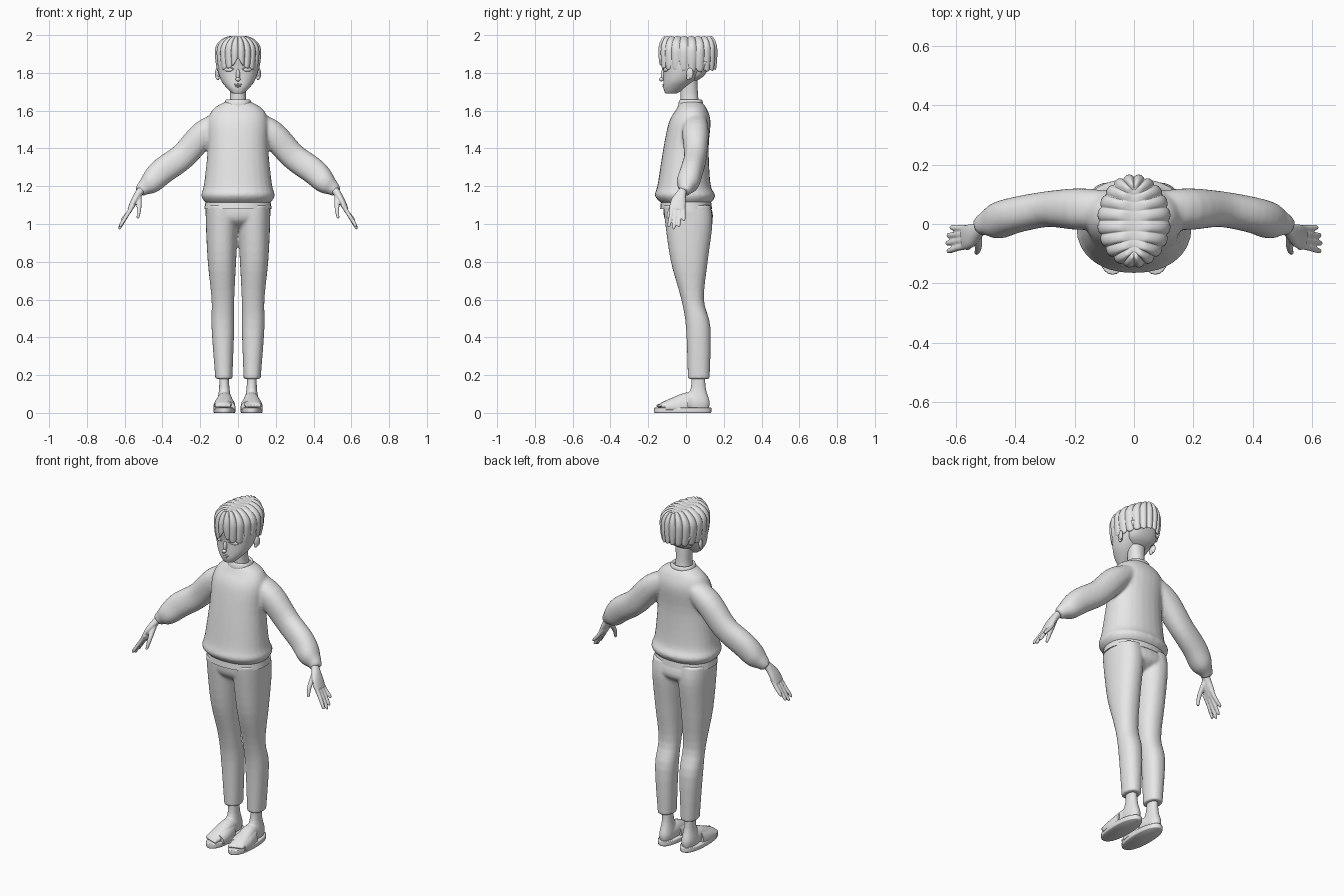
import bpy, bmesh, math
from mathutils import Vector, Matrix

cube = bpy.data.objects.get("Cube")
if cube:
    bpy.data.objects.remove(cube)

grey = (.8, .8, .8, 1)
clay = bpy.data.materials.new("plain_grey")
clay.use_nodes = True
clay.diffuse_color = grey
clay.node_tree.nodes["Principled BSDF"].inputs["Base Color"].default_value = grey

SIDES = {"left": 1, "right": -1}
ACROSS, UP = Vector((0, 1, 0)), Vector((0, 0, 1))


def spline(table, steps=4):
    """Smooth a short table of stations into a longer one, column by column."""
    last, rows = len(table) - 1, []
    for i in range(last):
        around = [table[min(max(i + k, 0), last)] for k in (-1, 0, 1, 2)]
        for k in range(steps):
            t = k / steps
            rows.append([q + t / 2 * (r - p + t * (2 * p - 5 * q + 4 * r - s + t * (3 * (q - r) + s - p)))
                         for p, q, r, s in zip(*around)])
    return rows + [table[last]]


def loft(bm, rings, sides=28):
    """Skin a closed tube through rings of (centre, u_axis, v_axis)."""
    rows = []
    for centre, u, v in rings:
        row = []
        for k in range(sides):
            angle = math.tau * k / sides
            c, s = [math.copysign(abs(w) ** .9, w) for w in (math.cos(angle), math.sin(angle))]
            row.append(bm.verts.new(centre + u * c + v * s))
        rows.append(row)
    for low, high in zip(rows, rows[1:]):
        for k in range(sides):
            bm.faces.new((low[k - 1], low[k], high[k], high[k - 1]))
    bm.faces.new(rows[0])
    bm.faces.new(rows[-1])


def levels(table, side=1):
    """Horizontal rings from (z, inner_x, outer_x, front_y, back_y)."""
    return [(Vector((side * (inner + outer) / 2, (front + back) / 2, z)),
             Vector(((outer - inner) / 2, 0, 0)), ACROSS * (back - front) / 2)
            for z, inner, outer, front, back in spline(table)]


def body(table):
    """Symmetric horizontal rings from (z, half_width, front_y, back_y)."""
    return levels([(z, -half, half, front, back) for z, half, front, back in table])


def path(table, side=1, ref=ACROSS):
    """Rings along a path from (x, y, z, u_radius, v_radius), v lying along ref."""
    table = spline(table)
    points = [Vector((side * x, y, z)) for x, y, z, _, _ in table]
    rings = []
    for i, (point, row) in enumerate(zip(points, table)):
        along = (points[min(i + 1, len(points) - 1)] - points[max(i - 1, 0)]).normalized()
        v = (ref - along * along.dot(ref)).normalized()
        rings.append((point, along.cross(v) * row[3], v * row[4]))
    return rings


def ball(bm, centre, size, turn=0):
    matrix = Matrix.Translation(centre) @ Matrix.Rotation(turn, 4, 'Z') @ Matrix.Diagonal((*size, 1))
    bmesh.ops.create_uvsphere(bm, u_segments=20, v_segments=12, radius=1, matrix=matrix)


def floor_at(bm, height):
    for vert in bm.verts:
        vert.co.z = max(vert.co.z, height)


def finish(name, bm, voxel=0, subdivide=False, sharp=180):
    bmesh.ops.recalc_face_normals(bm, faces=bm.faces)
    mesh = bpy.data.meshes.new(name)
    bm.to_mesh(mesh)
    bm.free()
    mesh.materials.append(clay)
    mesh.shade_smooth()
    mesh.set_sharp_from_angle(angle=math.radians(sharp))
    part = bpy.data.objects.new(name, mesh)
    bpy.context.collection.objects.link(part)
    if voxel:
        blend = part.modifiers.new("Blend", 'REMESH')
        blend.mode, blend.voxel_size, blend.use_smooth_shade = 'VOXEL', voxel, True
        soften = part.modifiers.new("Soften", 'SMOOTH')
        soften.factor, soften.iterations = .5, 4
    if subdivide:
        part.modifiers.new("Subdivide", 'SUBSURF').levels = 1


# Sweater: torso and sleeves blended together
bm = bmesh.new()
loft(bm, body([(1.11, .17, -.13, .13), (1.15, .195, -.165, .155), (1.21, .18, -.15, .13),
               (1.4, .16, -.12, .12), (1.54, .16, -.09, .13), (1.61, .13, -.05, .11),
               (1.65, .06, -.03, .08)]))
for side in SIDES.values():
    loft(bm, path([(.08, .05, 1.55, .05, .06), (.18, .05, 1.48, .07, .07), (.29, .05, 1.36, .07, .06),
                   (.4, .03, 1.28, .07, .06), (.46, .01, 1.22, .06, .06), (.5, 0, 1.19, .04, .04),
                   (.52, -.01, 1.17, .03, .03)], side))
finish("sweater", bm, voxel=.009)

# Collar band
bm = bmesh.new()
loft(bm, body([(1.62, .06, -.04, .08), (1.64, .07, -.04, .09), (1.66, .06, -.03, .08),
               (1.64, .04, -.02, .07)]))
finish("collar", bm)

# Undershirt hem showing below the sweater
bm = bmesh.new()
loft(bm, body([(1.14, .17, -.13, .13), (1.08, .178, -.137, .138)]))
finish("undershirt_hem", bm, sharp=50)

# Trousers: hips and legs blended together
bm = bmesh.new()
loft(bm, body([(1.1, .17, -.12, .13), (1.02, .16, -.11, .14), (.96, .03, -.03, .06)]))
for side in SIDES.values():
    loft(bm, levels([(1.1, 0, .17, -.12, .13), (1, 0, .17, -.11, .14), (.8, .01, .16, -.08, .115),
                     (.6, .02, .14, -.025, .095), (.45, .02, .14, 0, .13), (.18, .03, .12, .01, .125)],
                    side))
finish("trousers", bm, voxel=.008)

# Head and neck
bm = bmesh.new()
loft(bm, body([(1.69, .03, -.11, -.05), (1.72, .06, -.12, 0), (1.76, .09, -.12, .05),
               (1.82, .11, -.12, .11), (1.88, .11, -.13, .13), (1.94, .09, -.11, .12),
               (1.97, .05, -.06, .08)]))
loft(bm, body([(1.6, .06, -.03, .08), (1.67, .042, -.03, .065), (1.78, .05, -.03, .06)]))
# Nose and lips
ball(bm, (0, -.12, 1.79), (.011, .014, .03))
ball(bm, (0, -.13, 1.766), (.013, .013, .011))
ball(bm, (0, -.117, 1.738), (.023, .008, .005))
ball(bm, (0, -.116, 1.729), (.017, .009, .006))
finish("head", bm, subdivide=True)


def face_y(x):
    return -.12 * math.sqrt(1 - (x / .11) ** 2)


for label, side in SIDES.items():
    # Eye with upper lid and brow
    bm = bmesh.new()
    ball(bm, (side * .05, face_y(.05), 1.817), (.024, .01, .011), side * .4)
    for height, thick in ((1.818, .003), (1.85, .004)):
        arc = []
        for k in range(-4, 5):
            x = .05 + .007 * k
            arc.append((x, face_y(x) - .005, height + .012 * (1 - k * k / 16), thick, thick))
        loft(bm, path(arc, side), sides=8)
    finish(label + "_eye", bm)

    # Ear and lobe
    bm = bmesh.new()
    ball(bm, (side * .11, .02, 1.796), (.01, .02, .03), side * -.4)
    ball(bm, (side * .107, .014, 1.775), (.009, .012, .014))
    finish(label + "_ear", bm)

# Hair: ribbed locks falling sideways from a centre parting
LOCKS, STEPS, ARCH, FALL = 10, 100, 10, 6
core = Vector((0, .01, 1.85))
bm = bmesh.new()
for side in SIDES.values():
    rows = []
    for i in range(STEPS + 1):
        turn = math.pi * i / STEPS
        rib = abs(math.sin(LOCKS * turn)) ** .6
        back = (1 - math.cos(turn)) / 2
        gap = math.exp(-(turn / .2) ** 2)
        tip = 1.84 - .02 * math.sin(turn) - .015 * back - .012 * rib + .04 * gap
        row = []
        for j in range(ARCH + FALL + 2):
            arch = min(1, j / ARCH)
            drop = min(1, max(0, (j - ARCH) / FALL))
            out = math.sin(arch * math.pi / 2) ** .85 * (1 - (.1 + .06 * back) * drop ** 2)
            z = 1.915 + .085 * math.cos(arch * math.pi / 2)
            z += (tip - z) * drop - .014 * max(0, 1 - 5 * arch)
            if j > ARCH + FALL:
                out, z = out * .8, z + .015
            p = Vector((.124 * math.sin(turn) * out, .01 - math.cos(turn) * (.105 + .053 * out), z))
            p = core + (p - core) * (1 + .07 * (rib - 1) * min(1, 3 * arch))
            row.append(bm.verts.new((side * p.x, p.y, p.z)))
        rows.append(row)
    for a, b in zip(rows, rows[1:]):
        for j in range(len(a) - 1):
            bm.faces.new((a[j], a[j + 1], b[j + 1], b[j]))
bmesh.ops.remove_doubles(bm, verts=bm.verts, dist=.0003)
finish("hair", bm, subdivide=True)

# Short hair on the nape
bm = bmesh.new()
loft(bm, body([(1.76, .04, .02, .06), (1.79, .08, .02, .1), (1.86, .1, .02, .14)]))
finish("nape_hair", bm)

for label, side in SIDES.items():
    # Hand: palm, four fingers and thumb blended together
    bm = bmesh.new()
    loft(bm, path([(.49, 0, 1.2, .02, .02), (.52, -.02, 1.17, .02, .023), (.55, -.04, 1.12, .018, .04),
                   (.573, -.047, 1.075, .013, .04)], side))
    for k in range(4):
        root, tip, short = -.014 - .021 * k, -.012 - .026 * k, .01 * (k - 2) ** 2
        loft(bm, path([(.555, root, 1.1, .011, .011), (.58, root, 1.06, .011, .011),
                       (.624 - short / 3, tip, .985 + short, .009, .009),
                       (.626 - short / 3, tip, .975 + short, .005, .005)], side), sides=12)
    loft(bm, path([(.525, -.035, 1.145, .015, .015), (.524, -.08, 1.08, .012, .012),
                   (.53, -.098, 1.03, .007, .007)], side), sides=12)
    finish(label + "_hand", bm, voxel=.004)

    # Foot with toes
    bm = bmesh.new()
    loft(bm, levels([(.22, .05, .1, .03, .1), (.13, .045, .1, .025, .105), (.06, .035, .11, -.01, .125),
                     (.02, .04, .105, 0, .12)], side))
    loft(bm, path([(.07, .1, .05, .03, .03), (.07, .02, .06, .04, .05), (.075, -.07, .05, .045, .03),
                   (.08, -.13, .037, .044, .016)], side, UP))
    for k in range(5):
        ball(bm, (side * (.047 + .0165 * k), -.137 + .006 * k, .038), (.011, .022, .011))
    floor_at(bm, .02)
    finish(label + "_foot", bm, voxel=.004)

    # Sandal sole and strap
    bm = bmesh.new()
    loft(bm, levels([(z, .014 + inset, .13 - inset, -.17 + inset, .134 - inset)
                     for z, inset in ((0, .004), (.005, 0), (.024, 0), (.028, .004))], side))
    finish(label + "_sandal_sole", bm, sharp=50)
    bm = bmesh.new()
    loft(bm, path([(.072, .01, .03, .05, .07), (.072, -.05, .03, .058, .055),
                   (.072, -.11, .03, .056, .034)], side, UP))
    floor_at(bm, .015)
    finish(label + "_sandal_strap", bm, sharp=50)
